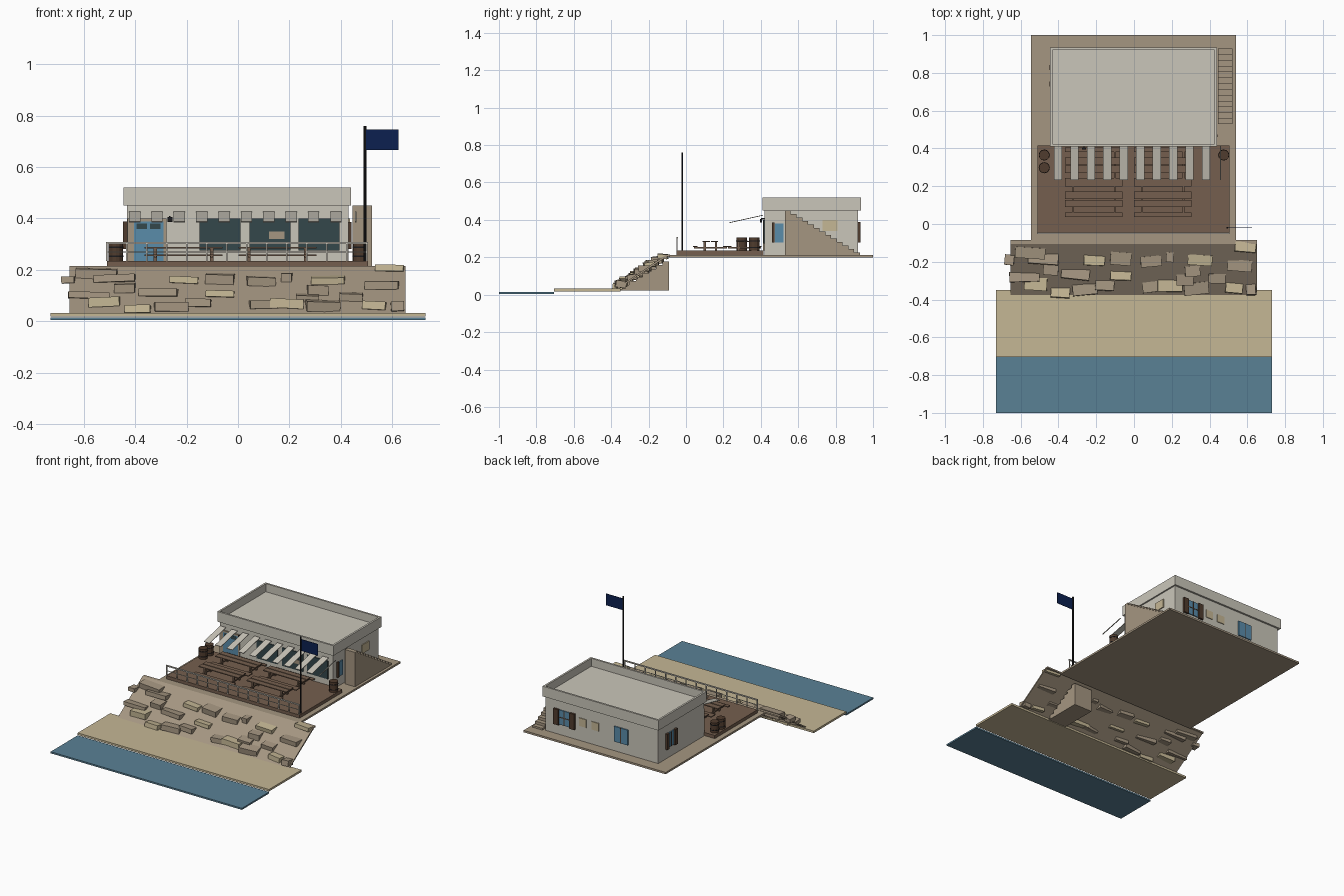
import bpy, bmesh, math, random
from mathutils import Matrix, Vector, Euler

random.seed(4)


def material(name, hex_code):
    m = bpy.data.materials.new(name)
    c = [int(hex_code[i:i + 2], 16) / 255 for i in (0, 2, 4)]
    m.diffuse_color = [v / 12.92 if v < 0.04 else ((v + 0.055) / 1.055) ** 2.4 for v in c] + [1]
    return m


STONE = material("stone tan", "A59681")
SAND = material("sand", "C5B795")
WATER = material("water blue", "5A8195")
PLASTER = material("plaster", "CAC6BA")
DECK = material("deck wood", "755F4E")
DARK = material("dark wood", "503C2E")
GLASS = material("window glass", "34474B")
BLUE = material("painted blue", "5A8CAA")
NAVY = material("navy cloth", "0C2050")
METAL = material("black metal", "1C1C1E")


def finish(name, bm, mat):
    bmesh.ops.recalc_face_normals(bm, faces=bm.faces)
    mesh = bpy.data.meshes.new(name)
    bm.to_mesh(mesh)
    bm.free()
    mesh.materials.append(mat)
    ob = bpy.data.objects.new(name, mesh)
    bpy.context.collection.objects.link(ob)
    return ob


def add_box(bm, x0, x1, y0, y1, z0, z1, rot=(0, 0, 0)):
    mid = Vector(((x0 + x1) / 2, (y0 + y1) / 2, (z0 + z1) / 2))
    size = Matrix.Diagonal((x1 - x0, y1 - y0, z1 - z0, 1))
    bmesh.ops.create_cube(bm, size=1, matrix=Matrix.Translation(mid) @ Euler(rot).to_matrix().to_4x4() @ size)


def boxes(name, mat, *items):
    bm = bmesh.new()
    for it in items:
        add_box(bm, *it)
    return finish(name, bm, mat)


def extrude_profile(name, mat, pts, x0, x1):
    """Extrude a closed (y, z) outline along x."""
    bm = bmesh.new()
    face = bm.faces.new([bm.verts.new((x0, y, z)) for y, z in pts])
    new = bmesh.ops.extrude_face_region(bm, geom=[face])["geom"]
    bmesh.ops.translate(bm, vec=(x1 - x0, 0, 0), verts=[v for v in new if isinstance(v, bmesh.types.BMVert)])
    return finish(name, bm, mat)


def cylinder(bm, x, y, z0, z1, r, sides):
    bmesh.ops.create_cone(bm, cap_ends=True, segments=sides, radius1=r, radius2=r, depth=z1 - z0,
                          matrix=Matrix.Translation((x, y, (z0 + z1) / 2)))


# Terrain: water, beach, sloping bank and plateau
boxes("water", WATER, (-.73, .73, -1, -.705, .004, .015))
boxes("beach", SAND, (-.73, .73, -.705, -.35, .018, .032))
boxes("plateau", STONE, (-.545, .54, -.09, 1, .2, .213))
extrude_profile("bank", STONE, [(-.375, .022), (-.375, .032), (-.105, .215), (-.085, .215),
                                (-.085, .205), (-.1, .205)], -.655, .652)

# Beach steps tucked under the bank
N = 8
boxes("beach_steps", STONE, *[(.28, .42, -.375 + .285 * i / N, -.375 + .285 * (i + 1) / N,
                               .022, .03 + .17 * i / N) for i in range(N)])

# Rocks on the bank: x, z, width
ROCKS = {
    STONE: [(-.66, .16, .05), (-.55, .185, .16), (-.48, .165, .16), (-.07, .165, .11), (.09, .155, .11),
            (.19, .17, .04), (.27, .09, .09), (.31, .12, .08), (.56, .14, .13), (.62, .055, .05),
            (.1, .065, .11), (-.155, .07, .1), (-.26, .055, .13), (-.58, .1, .16), (-.31, .11, .15),
            (.33, .06, .13), (.44, .095, .09), (-.44, .13, .08)],
    SAND: [(-.21, .16, .11), (-.07, .105, .11), (.35, .16, .13), (.59, .205, .11), (.53, .06, .09),
           (.19, .068, .13), (-.39, .045, .1), (-.52, .075, .12)]}
for mat, label in ((STONE, "tan_rocks"), (SAND, "pale_rocks")):
    bm = bmesh.new()
    for x, z, w in ROCKS[mat]:
        y = -.375 + (z - .03) / .18 * .27 - .01
        d, h = random.uniform(.025, .035), random.uniform(.012, .02)
        add_box(bm, x - w / 2, x + w / 2, y - d, y + d, z - h, z + h,
                (random.uniform(-.15, .15), random.uniform(-.05, .05), random.uniform(-.12, .12)))
    finish(label, bm, mat)

# Building walls, sunken roof and parapet
boxes("walls", PLASTER, (-.432, .43, .42, .92, .213, .455))
boxes("roof", PLASTER, (-.432, .43, .42, .92, .455, .465))
boxes("parapet", PLASTER, (-.445, .44, .41, .423, .45, .52), (-.445, .44, .922, .935, .45, .52),
      (-.445, -.432, .423, .922, .45, .52), (.427, .44, .423, .922, .45, .52))

# Front door with stone frame
boxes("door_frame", STONE, (-.43, -.405, .413, .42, .235, .4), (-.29, -.278, .413, .42, .235, .4),
      (-.405, -.29, .413, .42, .388, .4))
boxes("front_door", BLUE, (-.405, -.29, .415, .42, .235, .388))
boxes("door_panes", GLASS, (-.395, -.354, .413, .416, .358, .38), (-.343, -.302, .413, .416, .358, .38))

# Shop windows along the front
boxes("front_windows", GLASS, *[(a, b, .414, .42, .275, .4)
                                for a, b in ((-.15, .01), (.045, .205), (.235, .395))])
boxes("front_stone_patch", STONE, (.12, .18, .411, .414, .32, .348))

# Side and back windows with shutters
boxes("blue_windows", BLUE, (.24, .32, .92, .927, .285, .385), (-.205, -.1, .92, .928, .28, .385),
      (-.438, -.432, .755, .815, .285, .385), (.43, .437, .475, .52, .28, .38))
boxes("shutters", DARK, (.2, .238, .92, .934, .28, .388), (.322, .36, .92, .934, .28, .388),
      (-.447, -.432, .728, .754, .28, .388), (-.447, -.432, .816, .842, .28, .388),
      (.43, .442, .46, .474, .28, .385))
boxes("window_bars", DARK, (.277, .283, .926, .929, .285, .385), (.24, .32, .926, .929, .333, .338),
      (-.155, -.149, .927, .93, .28, .385), (-.44, -.437, .783, .787, .285, .385))
boxes("wall_stones", SAND, (.115, .17, .92, .925, .315, .37), (.02, .075, .92, .925, .315, .37),
      (.43, .436, .73, .81, .34, .4))

# Outside stairs climbing to the roof
N = 12
outline = [(.53, .213), (.53, .45)]
for i in range(N):
    y, z = .56 + .37 * i / N, .45 - .225 * i / N
    outline += [(y, z), (y, z - .225 / N)]
outline += [(.93, .225), (.93, .213)]
extrude_profile("roof_stairs", STONE, outline, .445, .522)

# Slatted awning
slope = math.atan2(.04, .18)
boxes("awning_slats", PLASTER, *[(-.402 + .087 * i - .022, -.402 + .087 * i + .022, .23, .414, .403, .407,
                                  (slope, 0, 0)) for i in range(10)])
boxes("awning_edge", PLASTER, (.455, .46, .23, .414, .403, .407, (slope, 0, 0)))
boxes("wall_lamp", METAL, (-.275, -.255, .395, .405, .385, .405), (-.268, -.262, .4, .42, .403, .409))

# Terrace deck
boxes("deck", DECK, (-.51, .505, -.05, .415, .213, .235))

# Railing along the front of the deck
boxes("railing", PLASTER, (-.513, .505, -.052, -.044, .3, .308), (-.51, .5, -.05, -.046, .268, .271),
      *[(x - .003, x + .003, -.051, -.045, .235, .302) for x in (-.51 + 1.01 * i / 13 for i in range(14))])

# Picnic tables with benches
bm = bmesh.new()
for x in (-.212, .153):
    for y in (.13, .312):
        for off, half, z in ((-.08, .012, .26), (.08, .012, .26), (-.022, .019, .288), (.022, .019, .288)):
            add_box(bm, x - .152, x + .152, y + off - half, y + off + half, z - .006, z)
        for end in (x - .11, x + .11):
            add_box(bm, end - .005, end + .005, y - .088, y + .088, .247, .254)
            for leg in (-.03, .03):
                add_box(bm, end - .006, end + .006, y + leg - .006, y + leg + .006, .235, .282)
finish("picnic_tables", bm, DECK)

# Barrels
bm, hoops = bmesh.new(), bmesh.new()
for x, y in ((-.475, .365), (-.475, .298), (.475, .365)):
    cylinder(bm, x, y, .235, .305, .028, 12)
    for z in (.25, .285):
        cylinder(hoops, x, y, z, z + .005, .0295, 12)
finish("barrels", bm, DARK)
finish("barrel_hoops", hoops, METAL)

# Flagpole and flag
bm = bmesh.new()
cylinder(bm, .494, -.02, .213, .76, .005, 8)
finish("flagpole", bm, METAL)
boxes("flag", NAVY, (.498, .625, -.0215, -.0185, .665, .745))
